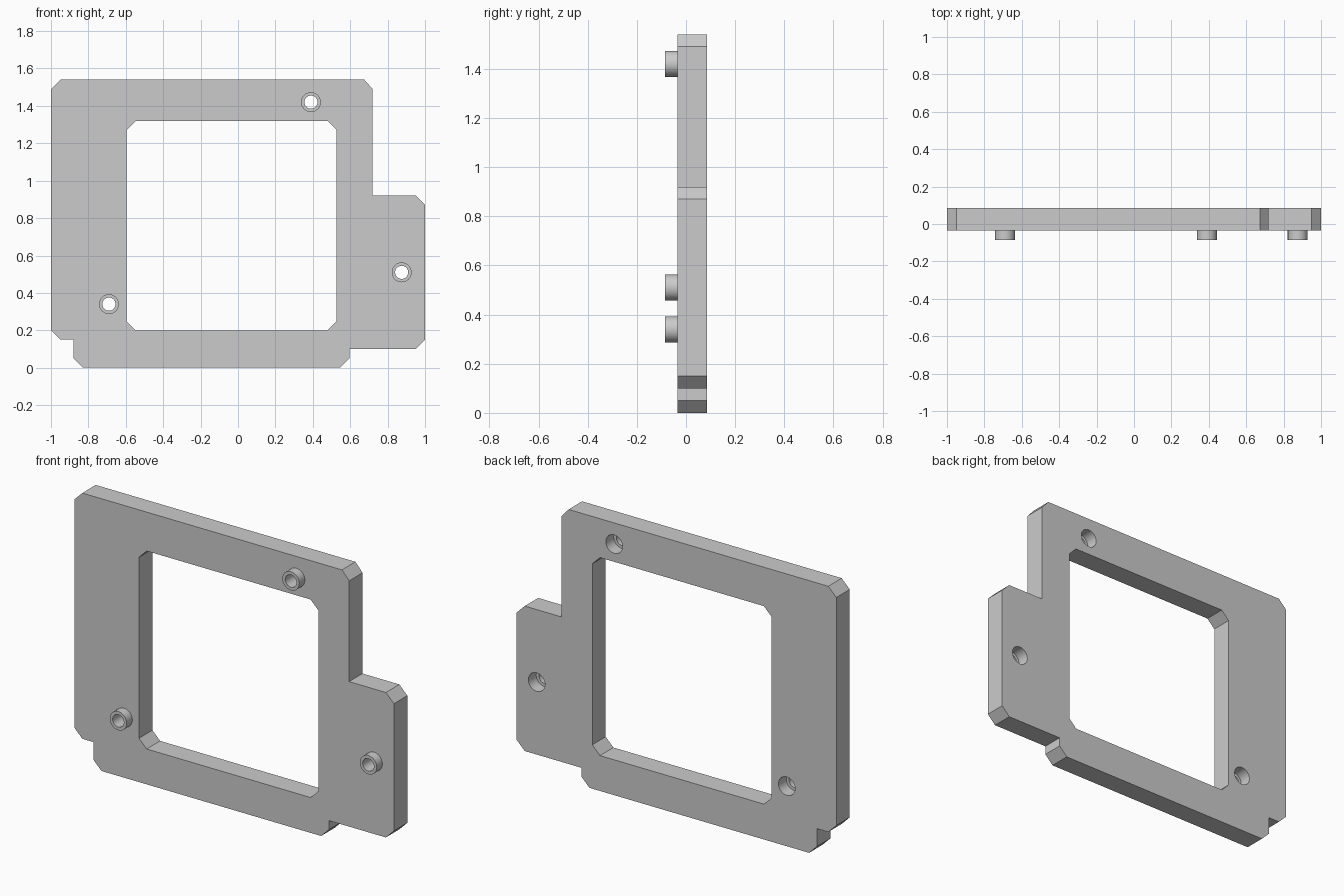
import bpy, bmesh
from mathutils import Matrix, Vector

cube = bpy.data.objects.get("Cube")
if cube:
    bpy.data.objects.remove(cube)

FRONT, BACK, TIP, LEDGE = -0.035, 0.085, -0.085, 0.015
R_OUT, R_IN = 0.053, 0.035

grey = bpy.data.materials.new("light grey")
grey.use_nodes = True
colour = (0.6, 0.6, 0.6, 1)
grey.diffuse_color = colour
grey.node_tree.nodes["Principled BSDF"].inputs["Base Color"].default_value = colour


def finish(name, bm):
    bmesh.ops.recalc_face_normals(bm, faces=bm.faces)
    mesh = bpy.data.meshes.new(name)
    bm.to_mesh(mesh)
    bm.free()
    mesh.materials.append(grey)
    ob = bpy.data.objects.new(name, mesh)
    bpy.context.collection.objects.link(ob)
    return ob


def prism(name, outline, y0, y1):
    """Extrude an (x, z) outline along y."""
    bm = bmesh.new()
    face = bm.faces.new([bm.verts.new((x, y0, z)) for x, z in outline])
    new = bmesh.ops.extrude_face_region(bm, geom=[face])["geom"]
    bmesh.ops.translate(bm, vec=(0, y1 - y0, 0),
                        verts=[v for v in new if isinstance(v, bmesh.types.BMVert)])
    return finish(name, bm)


def rod(name, x, z, radius, y0, y1):
    """Cylinder lying along y."""
    bm = bmesh.new()
    bmesh.ops.create_cone(bm, cap_ends=True, segments=48, radius1=radius,
                          radius2=radius, depth=y1 - y0,
                          matrix=Matrix.Translation((x, (y0 + y1) / 2, z))
                          @ Matrix.Rotation(1.5707963, 4, "X"))
    return finish(name, bm)


def combine(target, other, operation):
    mod = target.modifiers.new(operation.lower(), "BOOLEAN")
    mod.operation, mod.solver, mod.object = operation, "EXACT", other
    bpy.context.view_layer.objects.active = target
    bpy.ops.object.modifier_apply(modifier=mod.name)
    bpy.data.objects.remove(other)


# Frame plate with chamfered corners and a side tab
plate = prism("frame_plate", [
    (-1, 0.2), (-0.95, 0.15), (-0.88, 0.15), (-0.88, 0.05), (-0.83, 0),
    (0.545, 0), (0.595, 0.05), (0.595, 0.1), (0.95, 0.1), (1, 0.15),
    (1, 0.87), (0.95, 0.92), (0.72, 0.92), (0.72, 1.49), (0.675, 1.54),
    (-0.95, 1.54), (-1, 1.49)], FRONT, BACK)

# Window opening with chamfered corners
l, r, b, t, c = -0.595, 0.527, 0.2, 1.32, 0.048
window = prism("window_cutter", [
    (l, b + c), (l + c, b), (r - c, b), (r, b + c),
    (r, t - c), (r - c, t), (l + c, t), (l, t - c)], -0.3, 0.3)
combine(plate, window, "DIFFERENCE")

# Hollow bosses on the front, counterbored from the back
for x, z in [(0.39, 1.42), (0.875, 0.51), (-0.69, 0.34)]:
    combine(plate, rod("boss", x, z, R_OUT, TIP, FRONT + 0.02), "UNION")
    combine(plate, rod("bore", x, z, R_IN, -0.3, 0.3), "DIFFERENCE")
    combine(plate, rod("counterbore", x, z, R_OUT - 0.001, LEDGE, 0.3), "DIFFERENCE")

plate.select_set(True)
bpy.context.view_layer.objects.active = plate
bpy.ops.object.shade_smooth_by_angle(angle=0.5)
